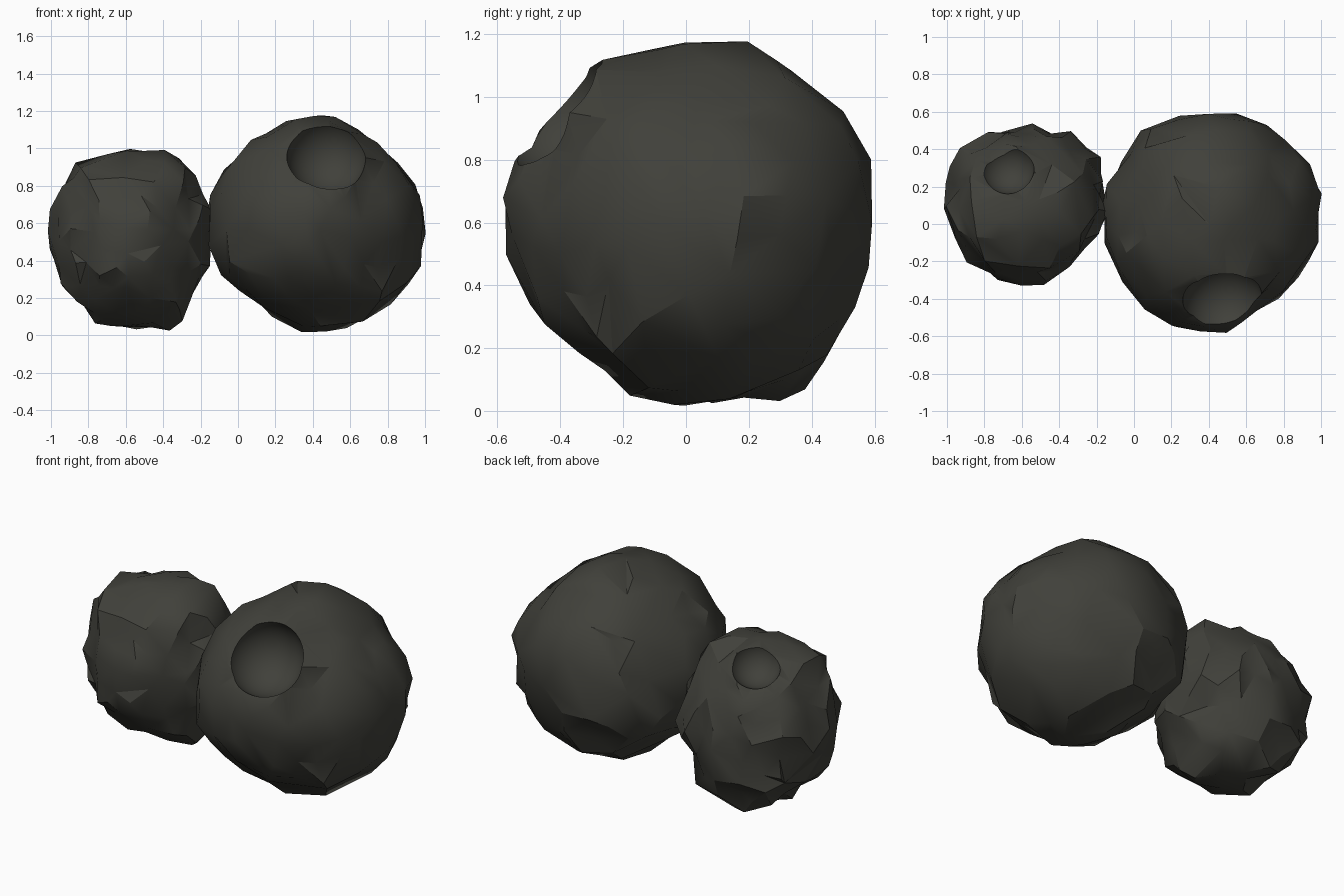
import bpy, bmesh, math
from mathutils import Vector, noise

cube = bpy.data.objects.get("Cube")
if cube:
    bpy.data.objects.remove(cube, do_unlink=True)

rock = bpy.data.materials.new("dark_rock")
rock.use_nodes = True
COLOUR = (0.052, 0.052, 0.043, 1)
rock.diffuse_color = COLOUR
rock.node_tree.nodes["Principled BSDF"].inputs["Base Color"].default_value = COLOUR
rock.node_tree.nodes["Principled BSDF"].inputs["Roughness"].default_value = 0.9


def bake(obj):
    """Apply the modifiers of an object."""
    bpy.context.view_layer.update()
    graph = bpy.context.evaluated_depsgraph_get()
    mesh = bpy.data.meshes.new_from_object(obj.evaluated_get(graph))
    obj.modifiers.clear()
    obj.data = mesh


def ball(name, radius, detail, location=(0, 0, 0)):
    bm = bmesh.new()
    bmesh.ops.create_icosphere(bm, subdivisions=detail, radius=radius)
    bmesh.ops.translate(bm, verts=bm.verts, vec=Vector(location))
    mesh = bpy.data.meshes.new(name)
    bm.to_mesh(mesh)
    bm.free()
    mesh.materials.append(rock)
    obj = bpy.data.objects.new(name, mesh)
    bpy.context.collection.objects.link(obj)
    return obj


def ring_samples(rings):
    """Directions and radii of the outline rings, one sample every 30 degrees."""
    samples = []
    for (a, b), radii in rings.items():
        for i, radius in enumerate(radii):
            angle = math.tau * i / len(radii)
            d = Vector((0, 0, 0))
            d["xyz".index(a)] = math.cos(angle)
            d["xyz".index(b)] = math.sin(angle)
            samples.append((d, radius / 100))
    return samples


def boulder(name, centre, rings, rough, seed):
    """Lumpy rock that blends between outline rings, with rough facets."""
    obj = ball(name, 1, 4)
    samples = ring_samples(rings)
    offset = Vector((seed, seed * 2, seed * 3))
    for v in obj.data.vertices:
        d = v.co.normalized()
        weights = [math.exp(20 * (d.dot(s) - 1)) for s, _ in samples]
        r = sum(w * s[1] for w, s in zip(weights, samples)) / sum(weights)
        r += rough * noise.noise(d * 3.5 + offset)
        r += rough * 0.6 * noise.noise(d * 7 + offset)
        v.co = Vector(centre) + d * r
    mod = obj.modifiers.new("facets", 'DECIMATE')
    mod.ratio = 0.25
    bake(obj)
    return obj


def crater(obj, rim, normal, radius, depth):
    """Scoop a round bowl with the given rim radius."""
    ball_radius = (radius ** 2 + depth ** 2) / (2 * depth)
    centre = Vector(rim) + Vector(normal).normalized() * (ball_radius - depth)
    cutter = ball("crater_cutter", ball_radius, 5, centre)
    mod = obj.modifiers.new("crater", 'BOOLEAN')
    mod.operation = 'DIFFERENCE'
    mod.solver = 'EXACT'
    mod.object = cutter
    bake(obj)
    bpy.data.objects.remove(cutter, do_unlink=True)


def finish(obj):
    bpy.ops.object.select_all(action='DESELECT')
    obj.select_set(True)
    bpy.context.view_layer.objects.active = obj
    bpy.ops.object.shade_smooth_by_angle(angle=math.radians(30))


# Large boulder
large = boulder("large_boulder", (0.415, 0, 0.6), {
    "xz": (58, 55, 54, 58, 55, 55, 58, 55, 53, 58, 59, 59),
    "yz": (59, 61, 60, 58, 58, 57, 58, 55, 52, 58, 58, 59),
    "xy": (58, 61, 58, 59, 61, 59, 58, 56, 58, 56, 52, 53),
}, 0.035, 3.7)
crater(large, (0.47, -0.375, 0.925), (0.08, -0.74, 0.67), 0.205, 0.15)
finish(large)

# Small boulder
small = boulder("small_boulder", (-0.58, 0.09, 0.52), {
    "xz": (42, 45, 51, 47, 48, 44, 42, 42, 46, 47, 52, 43),
    "yz": (41, 43, 45, 47, 46, 43, 42, 42, 44, 47, 53, 48),
    "xy": (42, 45, 44, 41, 44, 46, 42, 41, 41, 42, 38, 38),
}, 0.04, 8.3)
crater(small, (-0.67, 0.28, 0.905), (-0.15, 0.48, 0.85), 0.135, 0.09)
finish(small)
